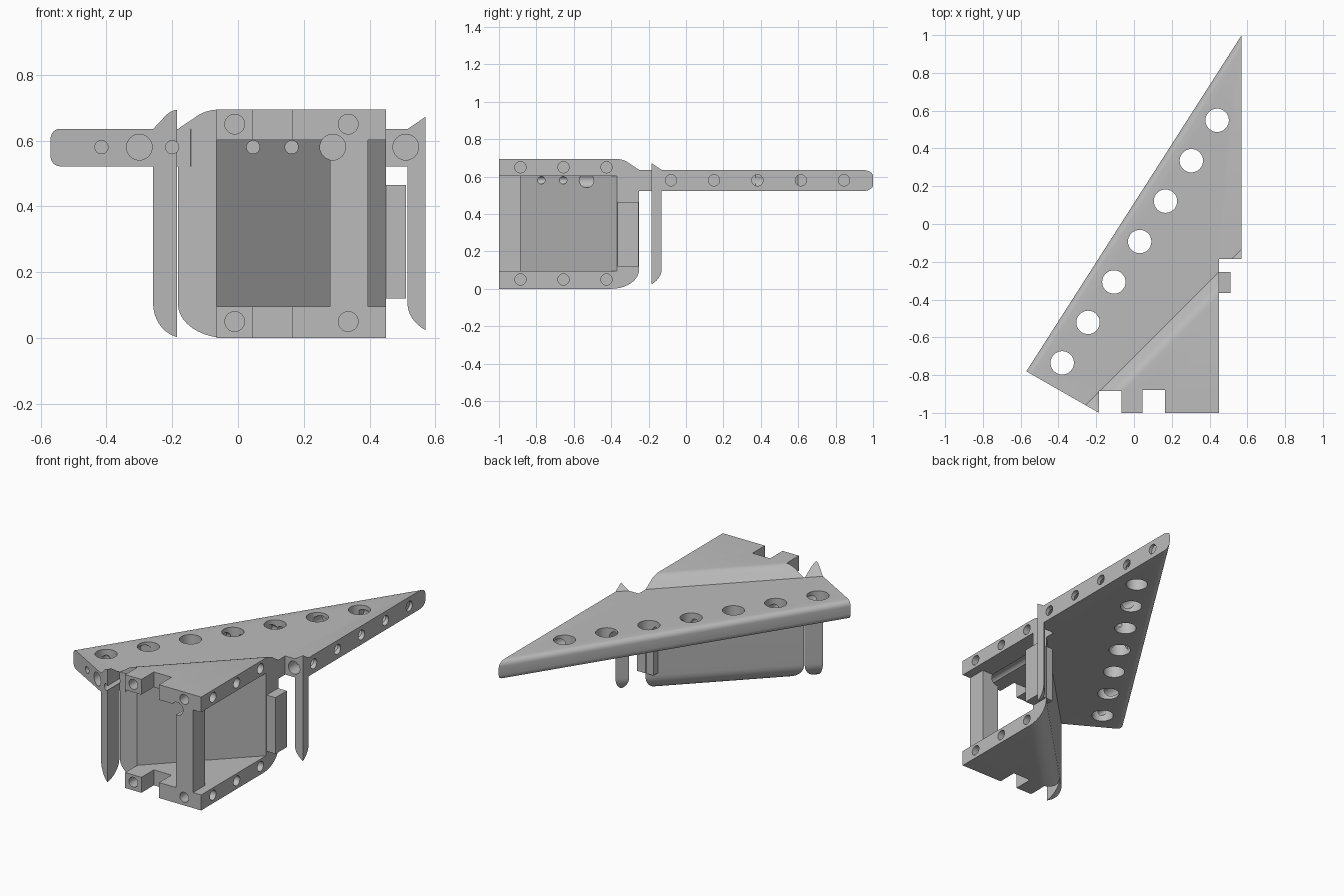
import bpy, bmesh, math
from mathutils import Vector, Matrix

if "Cube" in bpy.data.objects:
    bpy.data.objects.remove(bpy.data.objects["Cube"], do_unlink=True)

grey = bpy.data.materials.new("plain_grey")
grey.use_nodes = True
grey.diffuse_color = (0.5, 0.5, 0.5, 1)
bsdf = next(n for n in grey.node_tree.nodes if n.type == 'BSDF_PRINCIPLED')
bsdf.inputs["Base Color"].default_value = (0.5, 0.5, 0.5, 1)


def make(name, bm):
    bmesh.ops.recalc_face_normals(bm, faces=bm.faces)
    mesh = bpy.data.meshes.new(name)
    bm.to_mesh(mesh)
    bm.free()
    mesh.materials.append(grey)
    ob = bpy.data.objects.new(name, mesh)
    bpy.context.collection.objects.link(ob)
    return ob


def extrude(points, offset):
    """Closed prism from a list of 3D points."""
    bm = bmesh.new()
    face = bm.faces.new([bm.verts.new(p) for p in points])
    new = bmesh.ops.extrude_face_region(bm, geom=[face])["geom"]
    bmesh.ops.translate(bm, vec=offset, verts=[v for v in new if isinstance(v, bmesh.types.BMVert)])
    return bm


def prism(name, outline, z0, z1):
    return make(name, extrude([(x, y, z0) for x, y in outline], (0, 0, z1 - z0)))


def rods(name, segments):
    """Parallel cylinders, each from a to b with radius r."""
    bm = bmesh.new()
    for a, b, r in segments:
        a, b = Vector(a), Vector(b)
        turn = (b - a).to_track_quat('Z', 'Y').to_matrix().to_4x4()
        bmesh.ops.create_cone(bm, cap_ends=True, segments=32, radius1=r, radius2=r,
                              depth=(b - a).length, matrix=Matrix.Translation((a + b) / 2) @ turn)
    ob = make(name, bm)
    ob.hide_render = True
    return ob


def boolean(ob, tool, operation='DIFFERENCE'):
    mod = ob.modifiers.new("cut", 'BOOLEAN')
    mod.operation, mod.object, mod.solver = operation, tool, 'EXACT'
    bpy.context.view_layer.update()
    graph = bpy.context.evaluated_depsgraph_get()
    mesh = bpy.data.meshes.new_from_object(ob.evaluated_get(graph))
    ob.modifiers.clear()
    ob.data = mesh


SLOPE = 1.561                      # slanted trailing edge of the wing


def edge_y(x):
    return -0.78 + (x + 0.57) * SLOPE


# Wing plate with a rounded slanted edge
tip, tail = (0.57, 1.0), (-0.57, -0.78)
outline = [tail, (-0.185, -1), (-0.185, -0.885), (-0.145, -0.885), (0.45, -0.29),
           (0.45, -0.185), (0.57, -0.185), tip]
bm = extrude([(x, y, 0.522) for x, y in outline], (0, 0, 0.114))
long_edges = [e for e in bm.edges if e.calc_length() > 1.8]
bmesh.ops.bevel(bm, geom=long_edges, offset=0.032, segments=6, profile=0.5,
                affect='EDGES', clamp_overlap=False)
wing = make("wing_plate", bm)

# Diagonal bar profile: w is the depth in front of the diagonal face
R = 0.105
profile = [(R - R * math.cos(t), R - R * math.sin(t))
           for t in [i * math.pi / 20 for i in range(11)]]
profile += [(1.0, 0), (1.0, 0.695), (0.092, 0.695), (0.075, 0.693), (0.06, 0.688),
            (0.047, 0.68), (0, 0.635)]
s = math.sqrt(0.5)
start = Vector((-0.9, -1.6, 0))


def diagonal_part(name, footprint):
    part = prism(name, footprint, -0.1, 0.9)
    bar = make("bar", extrude([start + Vector((w * s, -w * s, z)) for w, z in profile], (2, 2, 0)))
    boolean(part, bar, 'INTERSECT')
    bpy.data.objects.remove(bar, do_unlink=True)
    return part


# Wedge-shaped box with front notches, and the two end fins
box = diagonal_part("wedge_box", [
    (-0.185, -0.883), (-0.065, -0.883), (-0.065, -1), (0.045, -1), (0.045, -0.88), (0.165, -0.88),
    (0.165, -1), (0.45, -1), (0.45, 0), (-0.185, 0)])
fin_right = diagonal_part("right_fin", [(-0.4, -0.877), (-0.185, -1), (-0.185, -0.7), (-0.4, -0.7)])
fin_left = diagonal_part("left_fin", [(0.47, -0.185), (0.57, -0.185), (0.57, 0), (0.47, 0)])

# Open pocket of the box
pocket = prism("pocket_cutter", [(-0.066, -1.1), (0.6, -1.1), (0.6, -0.22), (-0.066, -0.886)], 0.095, 0.602)
boolean(box, pocket)
bpy.data.objects.remove(pocket, do_unlink=True)

# Corner column and side tab
column = prism("front_column", [(0.28, -1), (0.395, -1), (0.395, -0.885), (0.28, -0.885)], 0.09, 0.61)
tab = prism("side_tab", [(0.40, -0.365), (0.51, -0.365), (0.51, -0.255), (0.40, -0.255)], 0.12, 0.465)

# Vertical holes along the slanted edge
vertical = rods("vertical_holes", [
    ((-0.38 + 0.1367 * i, -0.735 + 0.214 * i, 0.4), (-0.38 + 0.1367 * i, -0.735 + 0.214 * i, 0.8), 0.062)
    for i in range(7)])

# Holes running back from the front
front = [((x, -1.1, 0.58), (x, edge_y(x) - 0.1, 0.58), r)
         for x, r in [(-0.415, 0.02), (-0.3, 0.039), (-0.2, 0.02), (0.046, 0.02),
                      (0.163, 0.02), (0.288, 0.039), (0.51, 0.039)]]
front += [((x, -1.1, z), (x, -0.92, z), 0.03) for x in (-0.01, 0.335) for z in (0.05, 0.65)]
front_holes = rods("front_holes", front)

# Holes running in from the left side
side = [((0.7, y, 0.58), ((y + 0.78) / SLOPE - 0.49, y, 0.58), 0.03)
        for y in (-0.08, 0.15, 0.382, 0.614, 0.845)]
side += [((0.7, y, z), (0.37, y, z), 0.03) for y in (-0.885, -0.655, -0.425) for z in (0.05, 0.65)]
side_holes = rods("side_holes", side)

for ob, tools in [(wing, (vertical, front_holes, side_holes)), (box, (front_holes, side_holes)),
                  (fin_right, (front_holes,)), (fin_left, (front_holes,)), (column, (front_holes,))]:
    for tool in tools:
        boolean(ob, tool)
for tool in (vertical, front_holes, side_holes):
    bpy.data.objects.remove(tool, do_unlink=True)

# Smooth rounded faces, keep hard edges
parts = (wing, box, fin_right, fin_left, column, tab)
for ob in parts:
    ob.data.materials.clear()
    ob.data.materials.append(grey)
    ob.select_set(True)
bpy.context.view_layer.objects.active = wing
bpy.ops.object.shade_smooth_by_angle(angle=math.radians(30))
